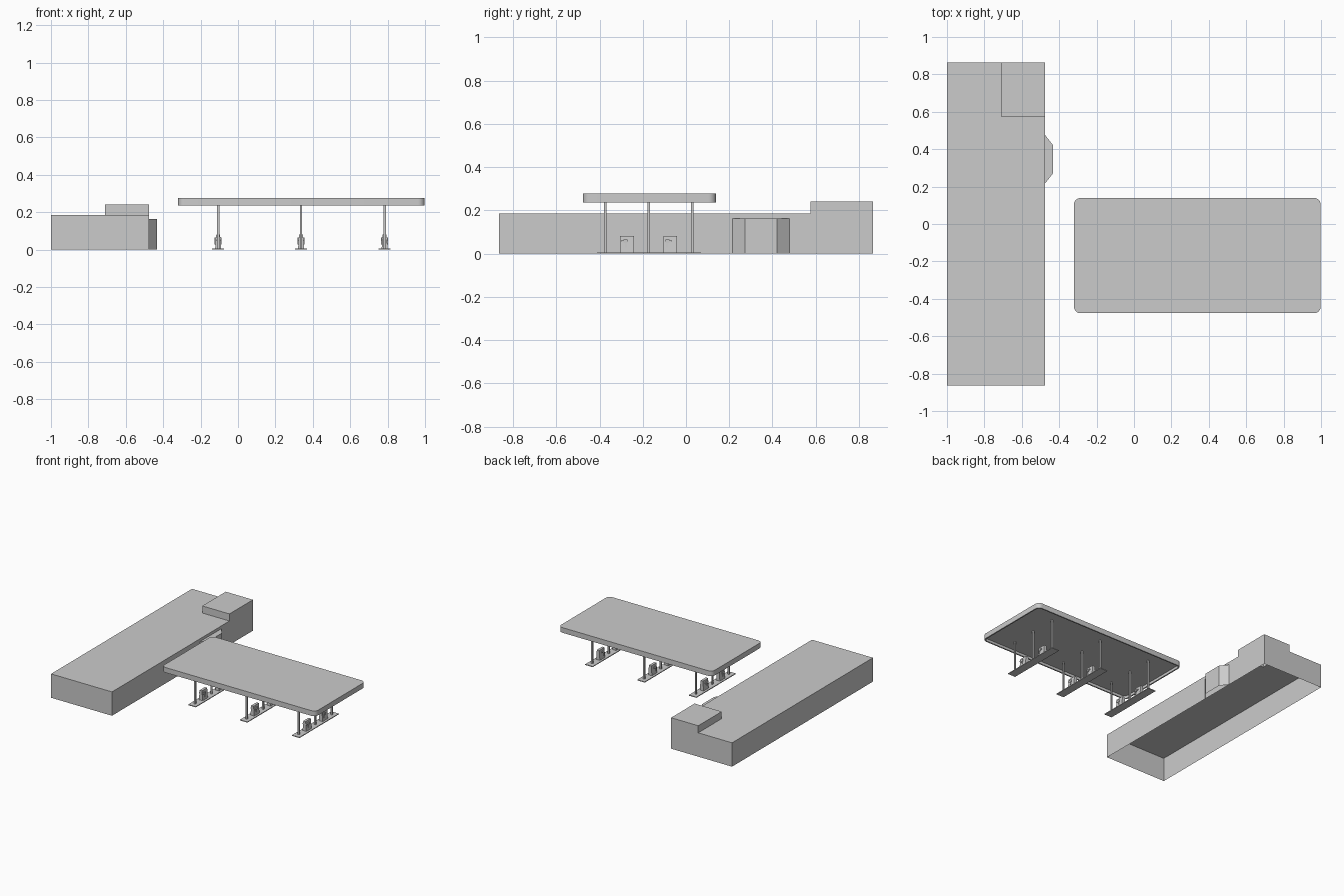
import bpy, bmesh
from math import cos, sin, pi

if "Cube" in bpy.data.objects:
    bpy.data.objects.remove(bpy.data.objects["Cube"])


def finish(name, bm):
    bmesh.ops.remove_doubles(bm, verts=bm.verts, dist=1e-5)
    bmesh.ops.recalc_face_normals(bm, faces=bm.faces)
    me = bpy.data.meshes.new(name)
    bm.to_mesh(me)
    bm.free()
    ob = bpy.data.objects.new(name, me)
    bpy.context.collection.objects.link(ob)
    return ob


def walls(bm, path, z0, z1, closed=False):
    pairs = list(zip(path, path[1:]))
    if closed:
        pairs.append((path[-1], path[0]))
    for a, b in pairs:
        bm.faces.new([bm.verts.new(p) for p in
                      ((*a, z0), (*b, z0), (*b, z1), (*a, z1))])


def cap(bm, outline, z):
    return bm.faces.new([bm.verts.new((x, y, z)) for x, y in outline])


def box(name, x0, x1, y0, y1, z0, z1):
    bm = bmesh.new()
    o = [(x0, y0), (x1, y0), (x1, y1), (x0, y1)]
    walls(bm, o, z0, z1, True)
    cap(bm, o, z0)
    cap(bm, o, z1)
    return finish(name, bm)


def rounded(x0, x1, y0, y1, r, n=6):
    pts = []
    for k, (cx, cy) in enumerate(((x1 - r, y1 - r), (x0 + r, y1 - r),
                                  (x0 + r, y0 + r), (x1 - r, y0 + r))):
        for i in range(n + 1):
            a = pi / 2 * (k + i / n)
            pts.append((cx + r * cos(a), cy + r * sin(a)))
    return pts


# Shop building: hollow shell, open underneath, roof notched for the tower
L, R, F, B, TX, TY, H = -1, -0.477, -0.864, 0.864, -0.71, 0.576, 0.185
bm = bmesh.new()
path = [(R, TY), (R, F), (L, F), (L, B), (TX, B)]
walls(bm, path, 0, H)
cap(bm, path + [(TX, TY)], H)
finish("shop_building", bm)

# Raised corner tower
bm = bmesh.new()
walls(bm, [(TX, B), (R, B), (R, TY)], 0, 0.24)
walls(bm, [(R, TY), (TX, TY), (TX, B)], H, 0.24)
cap(bm, [(TX, B), (R, B), (R, TY), (TX, TY)], 0.24)
finish("corner_tower", bm)

# Angled entrance bay
bm = bmesh.new()
bay = [(R, 0.215), (-0.432, 0.272), (-0.432, 0.42), (R, 0.478)]
walls(bm, bay, 0, 0.163)
cap(bm, bay, 0.163)
finish("entrance_bay", bm)

# Canopy with rounded corners and a recessed ceiling
bm = bmesh.new()
outer = rounded(-0.321, 0.998, -0.477, 0.139, 0.035)
inner = rounded(-0.311, 0.988, -0.467, 0.129, 0.025)
walls(bm, outer, 0.237, 0.277, True)
cap(bm, outer, 0.277)
walls(bm, inner, 0.237, 0.257, True)
cap(bm, inner, 0.257)
n = len(outer)
for i in range(n):
    j = (i + 1) % n
    bm.faces.new([bm.verts.new((*p, 0.237)) for p in
                  (outer[i], inner[i], inner[j], outer[j])])
canopy = finish("canopy", bm)
bpy.context.view_layer.objects.active = canopy
canopy.select_set(True)
bpy.ops.object.shade_smooth_by_angle()
canopy.select_set(False)

for x in (-0.106, 0.337, 0.784):
    # Island kerb and columns
    box("pump_island", x - 0.032, x + 0.032, -0.412, 0.07, 0, 0.006)
    for y in (-0.374, -0.173, 0.029):
        box("canopy_column", x - 0.006, x + 0.006, y - 0.006, y + 0.006,
            0.006, 0.257)
    for y, d in ((-0.273, -1), (-0.073, 1)):
        # Pump body, tapered towards the top
        bm = bmesh.new()
        prof = [(-0.016, 0.006), (0.016, 0.006), (0.013, 0.045),
                (0.010, 0.081), (-0.010, 0.081), (-0.013, 0.045)]
        ends = [[bm.verts.new((x + px, y + e, z)) for px, z in prof]
                for e in (-0.032, 0.032)]
        for e in ends:
            bm.faces.new(e)
        for i in range(6):
            j = (i + 1) % 6
            bm.faces.new((ends[0][i], ends[0][j], ends[1][j], ends[1][i]))
        finish("fuel_pump", bm)
        # Nozzle, spout and hose on both faces
        yc = y - 0.01
        for s in (-1, 1):
            xs = sorted((x + s * 0.010, x + s * 0.019))
            for name, a, b, z0, z1 in (
                    ("nozzle_handle", -0.012, 0.006, 0.048, 0.066),
                    ("nozzle_spout", 0.006, 0.018, 0.053, 0.061),
                    ("nozzle_hose", -0.008, -0.003, 0.028, 0.048)):
                y0, y1 = sorted((yc + d * a, yc + d * b))
                box(name, *xs, y0, y1, z0, z1)
